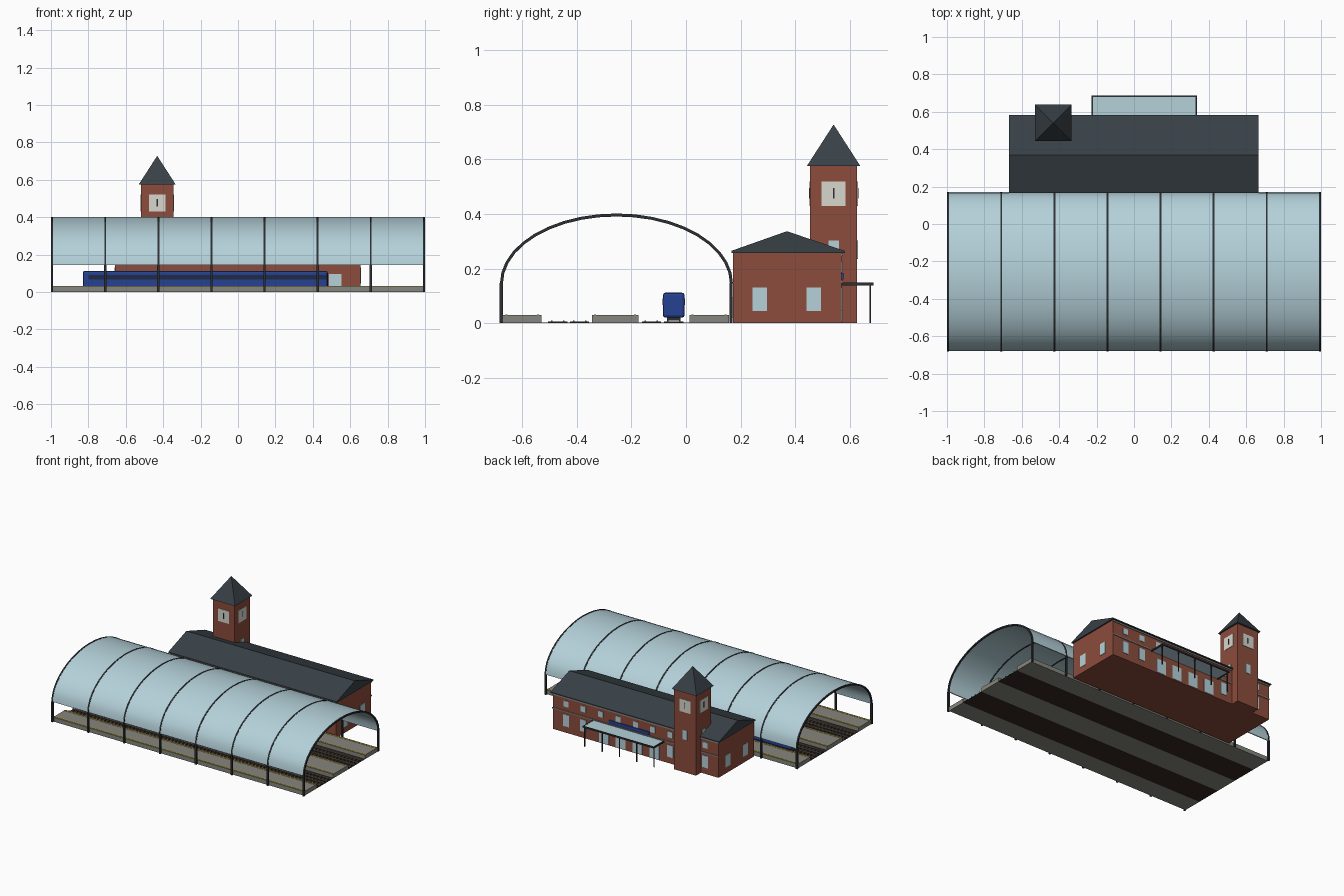
import bpy, bmesh, math
from mathutils import Matrix, Vector

if "Cube" in bpy.data.objects:
    bpy.data.objects.remove(bpy.data.objects["Cube"])


def material(name, *rgb):
    m = bpy.data.materials.new(name)
    m.use_nodes = True
    m.diffuse_color = (*rgb, 1)
    m.node_tree.nodes["Principled BSDF"].inputs["Base Color"].default_value = (*rgb, 1)
    return m


GLASS = material("pale glass", 0.46, 0.64, 0.70)
SLATE = material("slate", 0.04, 0.052, 0.062)
BRICK = material("red brick", 0.26, 0.072, 0.045)
STONE = material("grey stone", 0.24, 0.235, 0.205)
YELLOW = material("safety yellow", 0.62, 0.43, 0.03)
IRON = material("dark iron", 0.025, 0.028, 0.032)
BROWN = material("dark timber", 0.035, 0.022, 0.016)
BLUE = material("deep blue", 0.018, 0.055, 0.29)
WHITE = material("clock white", 0.68, 0.68, 0.62)
TINT = material("tinted window", 0.015, 0.025, 0.055)


def finish(name, bm, mat):
    bmesh.ops.recalc_face_normals(bm, faces=bm.faces)
    mesh = bpy.data.meshes.new(name)
    bm.to_mesh(mesh)
    bm.free()
    mesh.materials.append(mat)
    ob = bpy.data.objects.new(name, mesh)
    bpy.context.collection.objects.link(ob)
    return ob


def boxes(name, spans, mat):
    """One object from boxes given as x0, x1, y0, y1, z0, z1."""
    bm = bmesh.new()
    for x0, x1, y0, y1, z0, z1 in spans:
        centre = Vector((x0 + x1, y0 + y1, z0 + z1)) / 2
        size = Matrix.Diagonal((x1 - x0, y1 - y0, z1 - z0, 1))
        bmesh.ops.create_cube(bm, size=1, matrix=Matrix.Translation(centre) @ size)
    return finish(name, bm, mat)


def extrude_x(name, profile, spans, mat):
    """Extrude a closed y-z profile along x over each span."""
    bm = bmesh.new()
    n = len(profile)
    for x0, x1 in spans:
        a, b = ([bm.verts.new((x, y, z)) for y, z in profile] for x in (x0, x1))
        bm.faces.new(a)
        bm.faces.new(b)
        for i in range(n):
            j = (i + 1) % n
            bm.faces.new((a[i], a[j], b[j], b[i]))
    return finish(name, bm, mat)


def arch(inner, outer, steps=20):
    """Half-ellipse band; inner and outer are offsets from the roof line."""
    angles = [math.pi * i / steps for i in range(steps + 1)]
    ring = lambda off, ts: [(-0.255 + (0.425 + off) * math.cos(t),
                             0.145 + (0.255 + off) * math.sin(t)) for t in ts]
    return ring(outer, angles) + ring(inner, angles[::-1])


# Train shed roof, ribs and columns
roof = extrude_x("shed_roof", arch(-0.007, 0), [(-0.998, 0.998)], GLASS)
bpy.context.view_layer.objects.active = roof
roof.select_set(True)
bpy.ops.object.shade_smooth_by_angle(angle=math.radians(35))
roof.select_set(False)
rib_x = [-0.994 + i * 1.988 / 7 for i in range(8)]
extrude_x("shed_ribs", arch(-0.009, 0.002), [(x - 0.005, x + 0.005) for x in rib_x], IRON)
boxes("shed_columns", [(x - 0.006, x + 0.006, y - 0.006, y + 0.006, 0, 0.147)
                       for x in rib_x for y in (-0.677, 0.165)], IRON)

# Platforms with painted edge lines
platforms = [(-0.67, -0.53), (-0.345, -0.175), (0.012, 0.157)]
boxes("platforms", [(-0.995, 0.995, a, b, 0, 0.03) for a, b in platforms], STONE)
boxes("platform_edge_lines", [(-0.995, 0.995, y - 0.004, y + 0.004, 0.029, 0.032)
                              for a, b in platforms for y in (a + 0.012, b - 0.012)], YELLOW)

# Track beds, sleepers and rails
boxes("track_beds", [(-0.995, 0.995, -0.53, -0.345, 0, 0.002),
                     (-0.995, 0.995, -0.175, 0.012, 0, 0.002)], BROWN)
tracks = (-0.47, -0.39, -0.127, -0.045)
boxes("sleepers", [(x - 0.006, x + 0.006, y - 0.035, y + 0.035, 0.001, 0.006)
                   for y in tracks for x in [-0.98 + i * 0.028 for i in range(71)]], BROWN)
boxes("rails", [(-0.995, 0.995, y + s - 0.003, y + s + 0.003, 0.005, 0.01)
                for y in tracks for s in (-0.022, 0.022)], STONE)

# Train
body = boxes("train_body", [(-0.83, 0.48, -0.085, -0.005, 0.02, 0.112)], BLUE)
bevel = body.modifiers.new("Bevel", "BEVEL")
bevel.width = 0.01
bevel.segments = 2
boxes("train_windows", [(-0.80, 0.475, y - 0.002, y + 0.002, 0.066, 0.09)
                        for y in (-0.085, -0.005)], TINT)
boxes("train_bogies", [(x - 0.05, x + 0.05, -0.07, -0.02, 0.009, 0.024)
                       for x in (-0.74, -0.46, -0.175, 0.11, 0.39)], IRON)

# Station building with gabled roof
boxes("station_walls", [(-0.657, 0.655, 0.172, 0.57, 0, 0.262)], BRICK)
extrude_x("station_roof", [(0.166, 0.258), (0.582, 0.258), (0.582, 0.265),
                           (0.37, 0.337), (0.166, 0.265)], [(-0.668, 0.665)], SLATE)
boxes("station_bands", [(-0.66, 0.658, 0.568, 0.575, 0.148, 0.156),
                        (-0.66, 0.658, 0.568, 0.575, 0.246, 0.256)], STONE)

# Station windows and doors
upper = [-0.55 + i * 0.1375 for i in range(9)]
panes = [(x - 0.02, x + 0.02, 0.568, 0.573, 0.185, 0.227) for x in upper]
panes += [(x - 0.024, x + 0.024, 0.568, 0.573, 0.045, 0.13)
          for x in upper if x > 0.35 or x < -0.25]
panes += [(x - 0.038, x + 0.038, 0.568, 0.573, 0.005, 0.105)
          for x in (-0.15, -0.017, 0.117, 0.25)]
panes += [(x - 0.003, x + 0.003, y - 0.026, y + 0.026, 0.045, 0.13)
          for x in (-0.657, 0.655) for y in (0.27, 0.468)]
panes += [(x - 0.033, x + 0.033, 0.169, 0.174, 0.02, 0.095)
          for x in (-0.52, -0.26, 0, 0.26, 0.52)]
boxes("station_windows", panes, GLASS)
boxes("station_sign", [(-0.11, 0.21, 0.568, 0.577, 0.16, 0.184)], BLUE)

# Entrance canopy
boxes("canopy_glass", [(-0.222, 0.33, 0.57, 0.682, 0.143, 0.149)], GLASS)
boxes("canopy_frame", [(-0.228, -0.22, 0.57, 0.688, 0.139, 0.15),
                       (0.328, 0.336, 0.57, 0.688, 0.139, 0.15),
                       (-0.228, 0.336, 0.68, 0.688, 0.139, 0.15)], IRON)
boxes("canopy_posts", [(x - 0.003, x + 0.003, 0.672, 0.678, 0, 0.143)
                       for x in [-0.22 + i * 0.137 for i in range(5)]], IRON)

# Clock tower
TX, TY, HALF = -0.432, 0.541, 0.086
boxes("tower_walls", [(TX - HALF, TX + HALF, TY - HALF, TY + HALF, 0, 0.578)], BRICK)
bm = bmesh.new()
bmesh.ops.create_cone(bm, cap_ends=True, segments=4, radius1=0.098 * math.sqrt(2), radius2=0,
                      depth=0.152, matrix=Matrix.Translation((TX, TY, 0.652))
                      @ Matrix.Rotation(math.pi / 4, 4, "Z"))
finish("tower_roof", bm, SLATE)


def tower_plates(name, half_width, z0, z1, depth, mat):
    """The same plate on all four tower sides."""
    h, w, d = HALF, half_width, depth
    spans = []
    for s in (-1, 1):
        x, y = TX + s * h, TY + s * h
        spans.append((x - d, x + d, TY - w, TY + w, z0, z1))
        spans.append((TX - w, TX + w, y - d, y + d, z0, z1))
    return boxes(name, spans, mat)


tower_plates("clock_faces", 0.044, 0.43, 0.52, 0.003, WHITE)
tower_plates("clock_hands", 0.003, 0.457, 0.496, 0.0045, IRON)
tower_plates("tower_windows", 0.019, 0.235, 0.303, 0.003, GLASS)
